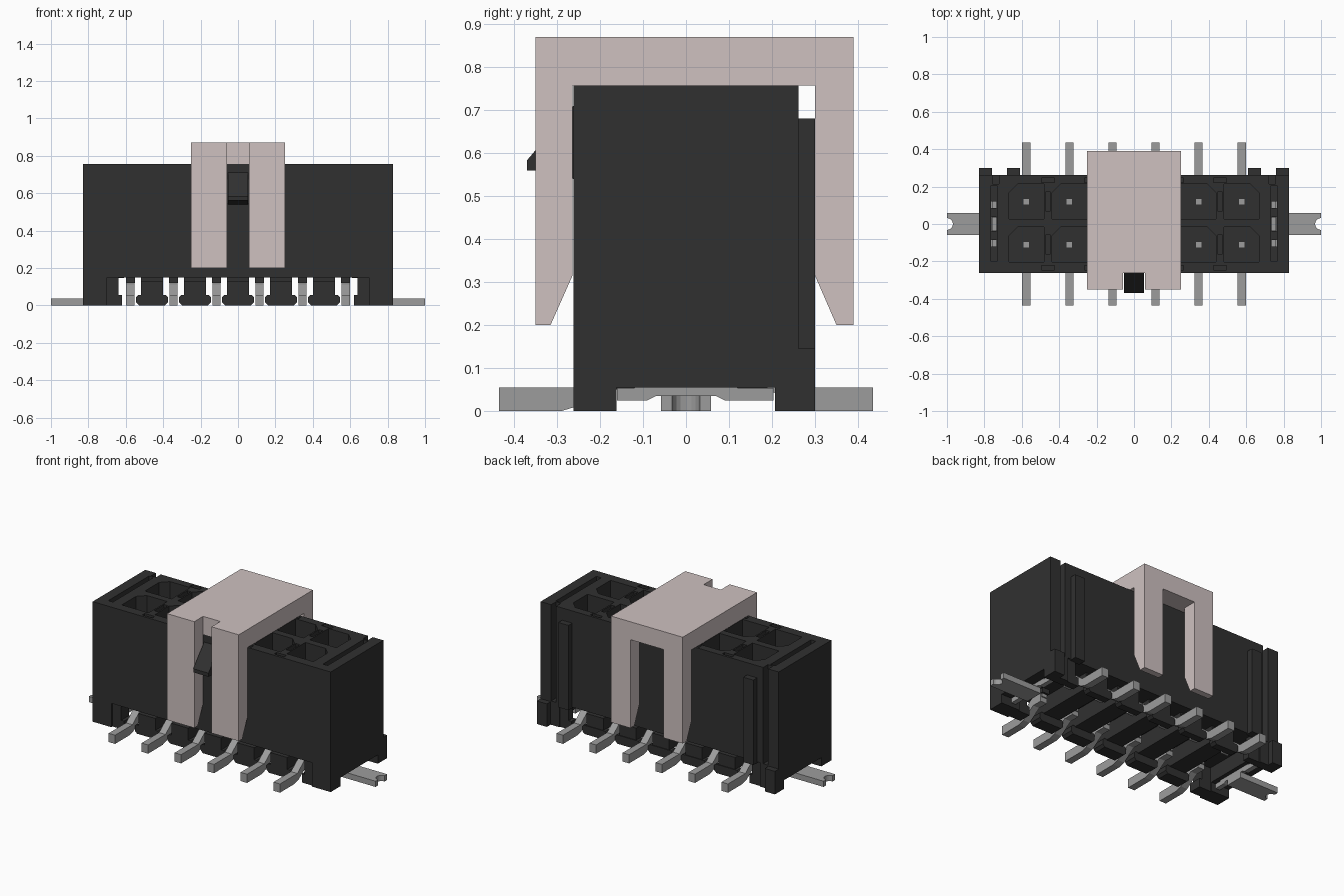
import bpy, bmesh, math

old = bpy.data.objects.get("Cube")
if old:
    bpy.data.objects.remove(old, do_unlink=True)


def material(name, rgb, rough=0.6):
    m = bpy.data.materials.new(name)
    m.use_nodes = True
    m.diffuse_color = (*rgb, 1)
    b = next(n for n in m.node_tree.nodes if n.type == 'BSDF_PRINCIPLED')
    b.inputs["Base Color"].default_value = (*rgb, 1)
    b.inputs["Roughness"].default_value = rough
    return m


BLACK = material("black plastic", (0.030, 0.030, 0.030))
METAL = material("tinned metal", (0.335, 0.335, 0.335))
PINK = material("pale pink plastic", (0.62, 0.535, 0.53))


def prism(bm, pts, axis, lo, hi):
    """Extrude a 2D outline along an axis: 0 = (y,z), 1 = (x,z), 2 = (x,y)."""
    def place(p, d):
        c = list(p)
        c.insert(axis, d)
        return bm.verts.new(c)
    a = [place(p, lo) for p in pts]
    b = [place(p, hi) for p in pts]
    n = len(pts)
    faces = [bm.faces.new(a), bm.faces.new(b)]
    for i in range(n):
        j = (i + 1) % n
        faces.append(bm.faces.new((a[i], a[j], b[j], b[i])))
    bmesh.ops.recalc_face_normals(bm, faces=faces)


def box(bm, x0, x1, y0, y1, z0, z1):
    x0, x1 = sorted((x0, x1))
    prism(bm, [(x0, y0), (x1, y0), (x1, y1), (x0, y1)], 2, z0, z1)


def finish(bm, name, mat):
    me = bpy.data.meshes.new(name)
    bm.to_mesh(me)
    bm.free()
    me.materials.append(mat)
    ob = bpy.data.objects.new(name, me)
    bpy.context.scene.collection.objects.link(ob)
    return ob


def cut(target, bm):
    """Subtract a bmesh from an object and discard the cutter."""
    c = finish(bm, "cutter", BLACK)
    c.hide_render = True
    mod = target.modifiers.new("cut", 'BOOLEAN')
    mod.operation, mod.solver, mod.object = 'DIFFERENCE', 'EXACT', c
    bpy.ops.object.select_all(action='DESELECT')
    bpy.context.view_layer.objects.active = target
    target.select_set(True)
    bpy.ops.object.modifier_apply(modifier=mod.name)
    bpy.data.objects.remove(c, do_unlink=True)


COLS = [-0.575 + 0.23 * i for i in range(6)]
GAPS = [0.23 * i for i in range(-2, 3)]
ROWS = (-0.11, 0.12)

# Housing block
bm = bmesh.new()
box(bm, -0.83, 0.83, -0.262, 0.262, 0, 0.757)
housing = finish(bm, "housing", BLACK)

# Open underside between the corner feet
bm = bmesh.new()
box(bm, -0.70, 0.70, -0.5, 0.5, -0.1, 0.15)
cut(housing, bm)
bm = bmesh.new()
box(bm, -1, 1, -0.162, 0.207, -0.1, 0.055)
cut(housing, bm)

# Contact sockets with one chamfered corner, and notches between them
bm = bmesh.new()
h, c = 0.093, 0.045
for x in COLS:
    s = 1 if x > 0 else -1
    for y in ROWS:
        prism(bm, [(x - s * h, y - h), (x + s * h, y - h), (x + s * h, y + h - c),
                   (x + s * (h - c), y + h), (x - s * h, y + h)], 2, 0.2, 0.9)
for x in GAPS:
    for y in (-0.235, 0.235):
        box(bm, x - 0.035, x + 0.035, y - 0.012, y + 0.012, 0.6, 0.9)
    for y in ROWS:
        box(bm, x - 0.013, x + 0.013, y - 0.05, y + 0.05, 0.6, 0.9)
# Hold-down chambers, and outer grooves at the back corners
for s in (-1, 1):
    box(bm, s * 0.725, s * 0.765, -0.13, 0.13, -0.1, 0.58)
    box(bm, s * 0.722, s * 0.757, 0.215, 0.35, 0.15, 0.9)
cut(housing, bm)

# Shallow end channels, each with three openings into the chamber
bm = bmesh.new()
for s in (-1, 1):
    box(bm, s * 0.732, s * 0.765, -0.2, 0.205, 0.7, 0.9)
cut(housing, bm)
bm = bmesh.new()
for s in (-1, 1):
    for y0, y1 in ((-0.12, -0.085), (-0.037, 0.037), (0.085, 0.12)):
        box(bm, s * 0.735, s * 0.762, y0, y1, 0.5, 0.9)
cut(housing, bm)

# Back ribs and back corner feet
bm = bmesh.new()
for s in (-1, 1):
    box(bm, s * 0.61, s * 0.68, 0.25, 0.30, 0.145, 0.68)
finish(bm, "back_ribs", BLACK)
bm = bmesh.new()
for s in (-1, 1):
    box(bm, s * 0.76, s * 0.83, 0.25, 0.30, 0, 0.145)
finish(bm, "back_feet", BLACK)

# Standoffs between the leads, front and back, joined by crossbars
bm = bmesh.new()
foot = [(-0.07, 0), (0.07, 0), (0.085, 0.015), (0.085, 0.045), (0.075, 0.055),
        (-0.075, 0.055), (-0.085, 0.045), (-0.085, 0.015)]
ENDS = ((-0.25, -0.17), (0.21, 0.255))
for cx in GAPS:
    for y0, y1 in ENDS:
        prism(bm, [(cx + x, z) for x, z in foot], 1, y0, y1)
    box(bm, cx - 0.058, cx + 0.058, -0.25, 0.25, 0.05, 0.13)
    box(bm, cx - 0.058, cx + 0.058, -0.2, 0.2, 0.13, 0.155)
for s in (-1, 1):
    for y0, y1 in ENDS:
        box(bm, s * 0.64, s * 0.71, y0, y1, 0, 0.155)
        box(bm, s * 0.62, s * 0.64, y0, y1, 0, 0.055)
finish(bm, "standoffs", BLACK)

# Collars where the contacts enter the housing
bm = bmesh.new()
for x in COLS:
    for y in ROWS:
        box(bm, x - 0.024, x + 0.024, y - 0.03, y + 0.03, 0.12, 0.155)
finish(bm, "contact_collars", BLACK)

# Surface-mount leads and contact posts
LEAD = [(0.435, 0), (0.435, 0.055), (0.262, 0.055), (0.19, 0.112), (0.165, 0.122),
        (0.10, 0.122), (0.10, 0.07), (0.165, 0.07), (0.25, 0.012), (0.29, 0)]
for k, x in enumerate(COLS):
    for s, y, side in ((-1, ROWS[0], "front"), (1, ROWS[1], "back")):
        bm = bmesh.new()
        prism(bm, [(s * a, z) for a, z in LEAD], 0, x - 0.0225, x + 0.0225)
        box(bm, x - 0.0175, x + 0.0175, y - 0.0175, y + 0.0175, 0.1, 0.6)
        finish(bm, f"{side}_lead_{k + 1}", METAL)

# Metal hold-downs with a rounded notch at the outer end
ARC = [(1.0 - 0.032 * math.cos(t), 0.032 * math.sin(t))
       for t in [math.pi * (0.5 - i / 8) for i in range(9)]]
TAB = [(0.73, -0.058), (0.73, 0.058), (1.0, 0.058)] + ARC + [(1.0, -0.058)]
PLATE = [(-0.16, 0.025), (-0.09, 0.025), (-0.07, 0.035), (0.07, 0.035), (0.09, 0.025),
         (0.204, 0.025), (0.204, 0.054), (0.12, 0.054), (0.12, 0.3), (0.035, 0.3),
         (0.035, 0.6), (-0.035, 0.6), (-0.035, 0.3), (-0.12, 0.3), (-0.12, 0.054),
         (-0.16, 0.054)]
for s, side in ((-1, "right"), (1, "left")):
    bm = bmesh.new()
    prism(bm, [(s * x, y) for x, y in TAB], 2, 0, 0.036)
    prism(bm, PLATE, 0, s * 0.745 - 0.015, s * 0.745 + 0.015)
    finish(bm, f"{side}_hold_down", METAL)

# Latch wedge on the front wall
bm = bmesh.new()
prism(bm, [(-0.255, 0.54), (-0.262, 0.54), (-0.35, 0.56), (-0.37, 0.56), (-0.37, 0.583),
           (-0.262, 0.71), (-0.255, 0.71)], 0, -0.053, 0.053)
finish(bm, "latch", BLACK)

# Pick-and-place cap: one side profile, then the leg slots cut out
bm = bmesh.new()
prism(bm, [(-0.35, 0.2), (-0.315, 0.2), (-0.264, 0.315), (-0.264, 0.757), (0.30, 0.757),
           (0.30, 0.315), (0.35, 0.2), (0.39, 0.2), (0.39, 0.87), (-0.35, 0.87)],
      0, -0.25, 0.25)
cap = finish(bm, "pickup_cap", PINK)
bm = bmesh.new()
box(bm, -0.06, 0.06, -0.5, -0.262, 0.1, 1.0)
box(bm, -0.115, 0.115, 0.28, 0.5, 0.1, 0.757)
cut(cap, bm)
